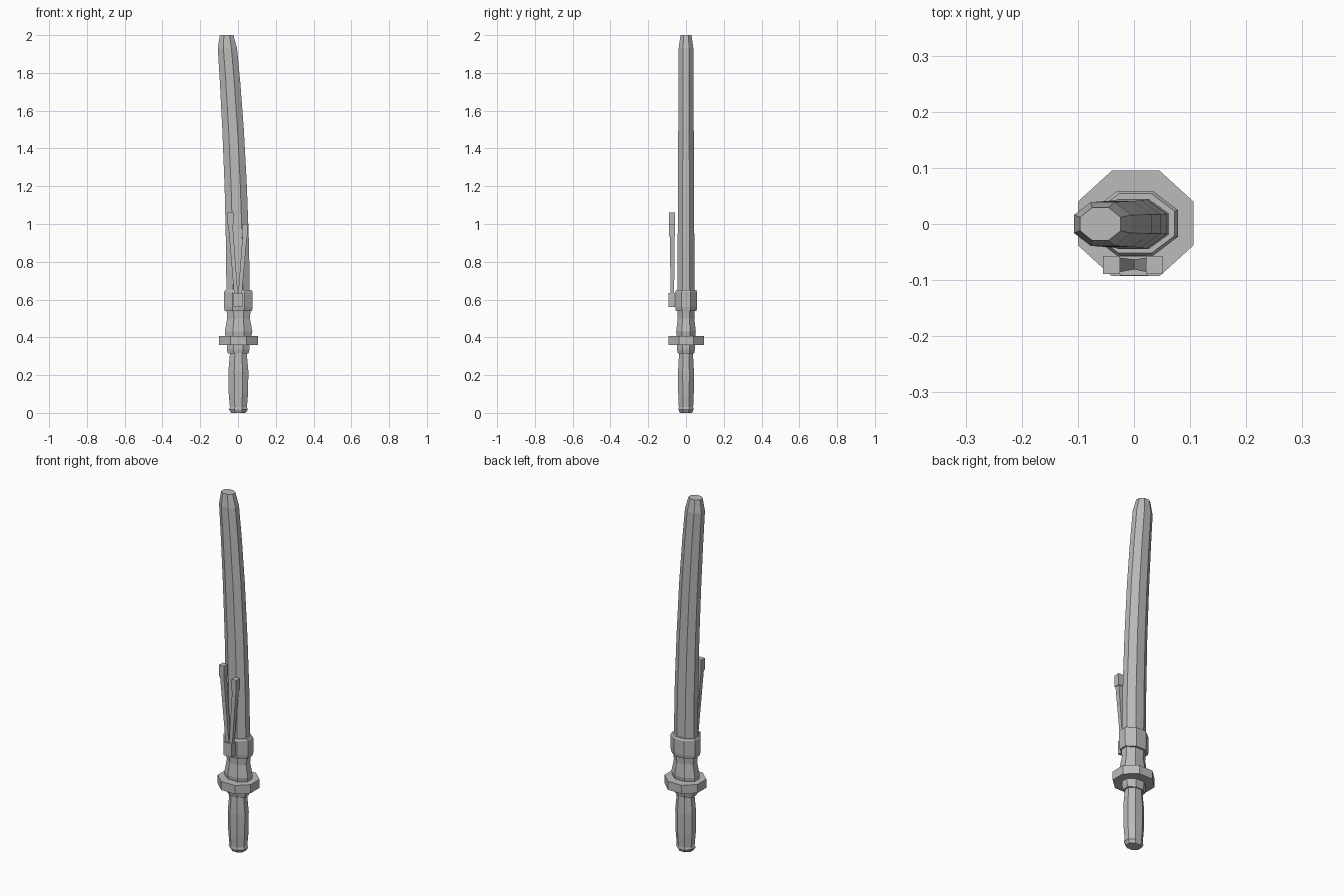
import bpy, math

steel = bpy.data.materials.new("plain grey")
steel.diffuse_color = (0.5, 0.5, 0.5, 1)


def loft(name, rings, sides=8):
    """Capped prism through rings of (cx, cy, z, half width x, half width y)."""
    k = 1 / math.cos(math.pi / sides)
    verts, faces = [], []
    for cx, cy, z, rx, ry in rings:
        for i in range(sides):
            a = math.tau * (i + 0.5) / sides
            verts.append((cx + rx * k * math.cos(a), cy + ry * k * math.sin(a), z))
    for r in range(len(rings) - 1):
        for i in range(sides):
            j = (i + 1) % sides
            a, b = r * sides, (r + 1) * sides
            faces.append((a + i, a + j, b + j, b + i))
    faces.append(tuple(reversed(range(sides))))
    faces.append(tuple(range(len(verts) - sides, len(verts))))
    mesh = bpy.data.meshes.new(name)
    mesh.from_pydata(verts, [], faces)
    mesh.materials.append(steel)
    obj = bpy.data.objects.new(name, mesh)
    bpy.context.collection.objects.link(obj)
    return obj


# Grip with rounded pommel
loft("grip", [(0.002, 0, 0.0, 0.038, 0.032), (0.002, 0, 0.018, 0.050, 0.040),
              (0.002, 0, 0.03, 0.045, 0.038), (0.002, 0, 0.10, 0.051, 0.041),
              (0.002, 0, 0.22, 0.053, 0.042), (0.002, 0, 0.33, 0.043, 0.036)])
# Ring under the guard
loft("grip_ring", [(0.001, 0, 0.315, 0.055, 0.043), (0.001, 0, 0.335, 0.060, 0.047),
                   (0.001, 0, 0.365, 0.060, 0.047)])
# Octagonal hand guard
loft("guard", [(0.003, 0.001, 0.36, 0.103, 0.094), (0.003, 0.001, 0.408, 0.103, 0.094)])
# Waisted neck between guard and collar
loft("neck", [(0.002, 0, 0.40, 0.068, 0.048), (0.003, 0, 0.43, 0.073, 0.052),
              (0.003, 0, 0.50, 0.060, 0.044), (0.003, 0, 0.55, 0.064, 0.046)])
# Collar holding the blade
loft("collar", [(0.002, 0.001, 0.54, 0.072, 0.055), (0.002, 0.001, 0.56, 0.076, 0.058),
                (0.002, 0.001, 0.64, 0.076, 0.058), (0.002, 0.001, 0.65, 0.070, 0.053)])
# Gently curved blade with blunt tip
loft("blade", [(0.001, 0, 0.60, 0.062, 0.045), (-0.003, 0, 0.90, 0.061, 0.044),
               (-0.012, 0, 1.20, 0.059, 0.042), (-0.026, 0, 1.50, 0.057, 0.041),
               (-0.042, 0, 1.75, 0.054, 0.040), (-0.056, 0, 1.93, 0.051, 0.039),
               (-0.060, 0, 2.0, 0.036, 0.029)])
# Forked ornament on the front: foot block and two splayed prongs with heads
loft("fork_foot", [(0, -0.075, 0.56, 0.025, 0.017), (0, -0.075, 0.635, 0.025, 0.017)], 4)
for side, x, top in (("left", -0.040, 1.06), ("right", 0.036, 1.0)):
    s = math.copysign(1, x)
    loft(side + "_prong", [(s * 0.010, -0.072, 0.62, 0.010, 0.009),
                           (x, -0.073, top - 0.06, 0.012, 0.013)], 4)
    loft(side + "_prong_head", [(x, -0.073, top - 0.065, 0.015, 0.016),
                                (x, -0.073, top, 0.015, 0.016)], 4)
